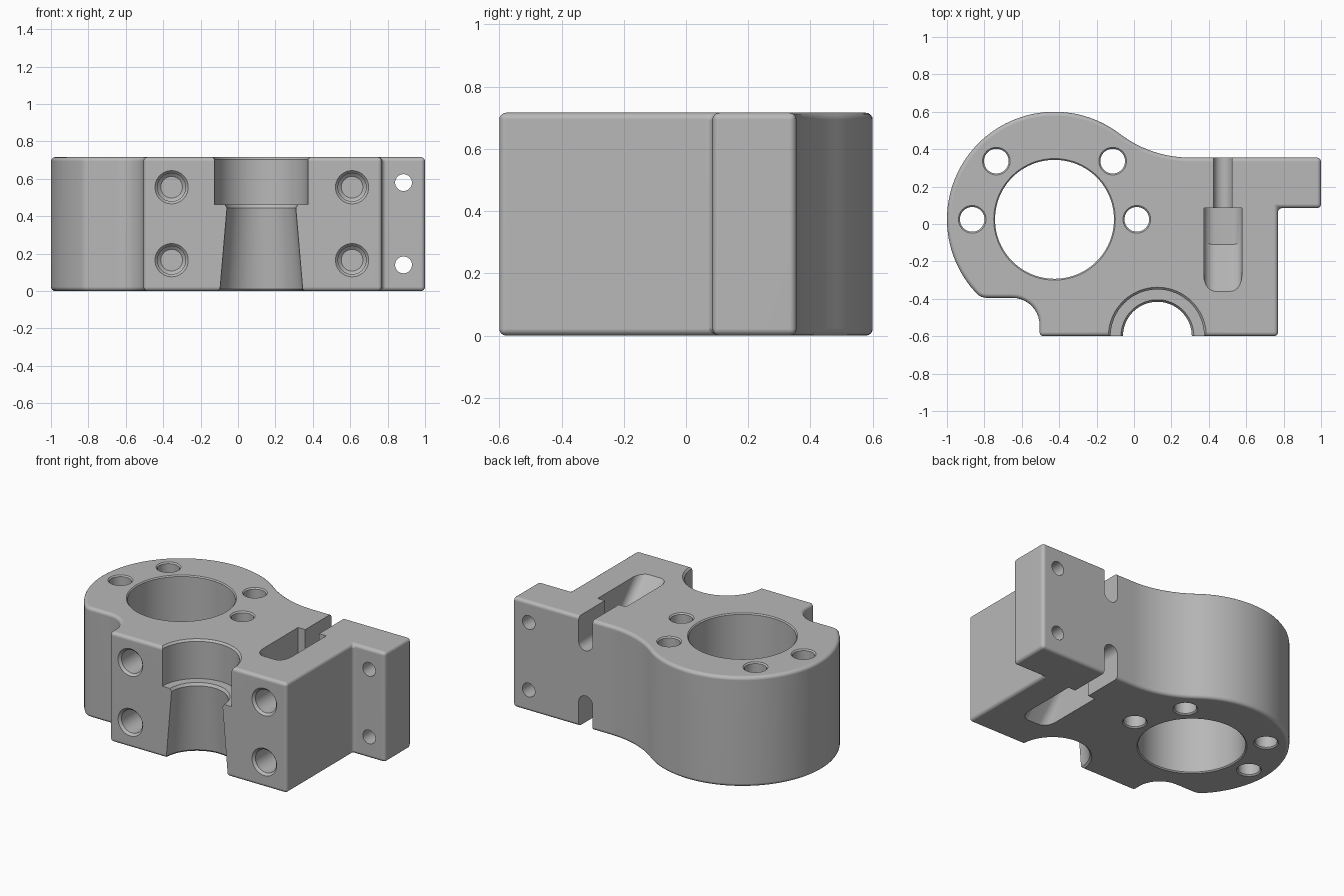
import bpy, bmesh
from math import sin, cos, radians, pi
from mathutils import Matrix, Vector

cube = bpy.data.objects.get("Cube")
if cube:
    bpy.data.objects.remove(cube, do_unlink=True)

H = 0.716                  # block height
BORE = (-0.425, 0.025)     # main bore centre
FRONT = -0.6               # front face


def arc(cx, cy, r, a0, a1, n):
    """Points along an arc, angles in degrees."""
    angles = [radians(a0 + (a1 - a0) * i / n) for i in range(n + 1)]
    return [(cx + r * cos(a), cy + r * sin(a)) for a in angles]


def add_object(name, bm):
    bmesh.ops.recalc_face_normals(bm, faces=bm.faces)
    mesh = bpy.data.meshes.new(name)
    bm.to_mesh(mesh)
    bm.free()
    ob = bpy.data.objects.new(name, mesh)
    bpy.context.collection.objects.link(ob)
    return ob


def extrude(name, points, direction):
    """Closed 3D polygon swept along a vector."""
    bm = bmesh.new()
    face = bm.faces.new([bm.verts.new(p) for p in points])
    new = bmesh.ops.extrude_face_region(bm, geom=[face])["geom"]
    verts = [v for v in new if isinstance(v, bmesh.types.BMVert)]
    bmesh.ops.translate(bm, verts=verts, vec=Vector(direction))
    return add_object(name, bm)


def lathe(name, profile, origin, along_y=False, n=48):
    """Solid of revolution from (radius, distance) pairs."""
    bm = bmesh.new()
    rings = [[bm.verts.new((r * cos(2 * pi * i / n), r * sin(2 * pi * i / n), d))
              for i in range(n)] for r, d in profile]
    for a, b in zip(rings, rings[1:]):
        for i in range(n):
            j = (i + 1) % n
            bm.faces.new((a[i], a[j], b[j], b[i]))
    bm.faces.new(rings[0])
    bm.faces.new(rings[-1])
    turn = Matrix.Rotation(-pi / 2, 4, 'X') if along_y else Matrix()
    bmesh.ops.transform(bm, matrix=Matrix.Translation(origin) @ turn, verts=bm.verts)
    return add_object(name, bm)


def apply(ob, mod):
    bpy.context.view_layer.objects.active = ob
    bpy.ops.object.modifier_apply(modifier=mod.name)


def bevel(ob, width, segments):
    mod = ob.modifiers.new("Bevel", 'BEVEL')
    mod.width, mod.segments = width, segments
    mod.limit_method, mod.angle_limit = 'ANGLE', radians(35)
    apply(ob, mod)


def cut(cutter):
    mod = block.modifiers.new("Cut", 'BOOLEAN')
    mod.operation, mod.solver, mod.object = 'DIFFERENCE', 'EXACT', cutter
    apply(block, mod)
    bpy.data.objects.remove(cutter, do_unlink=True)


def through_hole(name, x, y, r, chamfer, n):
    cut(lathe(name, [(r + 2 * chamfer, -chamfer), (r, chamfer),
                     (r, H - chamfer), (r + 2 * chamfer, H + chamfer)], (x, y, 0), n=n))


# Outline: round housing, blend into the flange, stepped front body
outline = arc(*BORE, 0.575, 52.7, 224.5, 56)
outline += [(-0.815, -0.39), (-0.79, -0.395)]
outline += arc(-0.65, -0.54, 0.145, 90, 0, 10)
outline += [(-0.505, FRONT), (0.77, FRONT), (0.77, 0.085), (1, 0.085), (1, 0.355)]
outline += arc(0.30, 0.975, 0.62, 270, 233.5, 12)
block = extrude("clamp_block", [(x, y, 0) for x, y in outline], (0, 0, H))
bevel(block, 0.022, 4)

# Main bore and the four screw holes around it
through_hole("main_bore", *BORE, 0.318, 0.007, 96)
for angle in (0, 45, 135, 180):
    a = radians(angle)
    through_hole("ring_hole", BORE[0] + 0.44 * cos(a), BORE[1] + 0.44 * sin(a),
                 0.066, 0.008, 40)

# Tapered half bore with a wide upper seat
cut(lathe("tapered_recess", [(0.242, -0.01), (0.221, 0.012), (0.184, 0.445),
                             (0.195, 0.462), (0.25, 0.462), (0.25, H - 0.012),
                             (0.272, H + 0.01)], (0.125, FRONT, 0), n=80))

# Blind bolt holes in the front face
for x in (-0.355, 0.61):
    for z in (0.165, 0.555):
        cut(lathe("bolt_hole", [(0.103, -0.015), (0.075, 0.015), (0.075, 0.185),
                                (0.058, 0.2)], (x, FRONT, z), True, 40))

# Through holes in the side flange
for z in (0.14, 0.58):
    cut(lathe("flange_hole", [(0.045, 0), (0.045, 0.4)], (0.885, 0.03, z), True, 32))

# Slot and ramped pocket, repeated on the top and the bottom
for flip in (False, True):
    def level(z):
        return H - z if flip else z
    u_shape = arc(0.475, 0.555, 0.05, 180, 360, 16)
    u_shape += [(0.525, H + 0.2), (0.425, H + 0.2)]
    cut(extrude("slot", [(x, 0.03, level(z)) for x, z in u_shape], (0, 0.4, 0)))
    ramp = [(0.085, H + 0.2), (0.085, 0.46), (-0.11, 0.46), (-0.36, H), (-0.555, H + 0.2)]
    pocket = extrude("pocket", [(0.373, y, level(z)) for y, z in ramp], (0.204, 0, 0))
    # Round the floor and ramp sides only
    bm = bmesh.new()
    bm.from_mesh(pocket.data)
    sides = [e for e in bm.edges
             if abs(e.verts[0].co.x - e.verts[1].co.x) < 0.001
             and all(v.co.y < 0.09 and abs(v.co.z - level(H + 0.2)) > 0.01 for v in e.verts)]
    sides += [e for e in bm.edges
              if abs(e.verts[0].co.x - e.verts[1].co.x) < 0.001
              and all(v.co.y < -0.3 for v in e.verts)]
    bmesh.ops.bevel(bm, geom=sides, offset=0.06, segments=5, profile=0.5, affect='EDGES')
    bm.to_mesh(pocket.data)
    bm.free()
    cut(pocket)

# Single grey finish
mat = bpy.data.materials.new("machined_grey")
mat.use_nodes = True
grey = (0.48, 0.48, 0.48, 1)
mat.diffuse_color = grey
mat.node_tree.nodes["Principled BSDF"].inputs["Base Color"].default_value = grey
block.data.materials.clear()
block.data.materials.append(mat)

# Smooth curved walls, crisp machined edges
bpy.ops.object.select_all(action='DESELECT')
block.select_set(True)
bpy.context.view_layer.objects.active = block
bpy.ops.object.shade_smooth_by_angle(angle=radians(30))
weighted = block.modifiers.new("Weighted", 'WEIGHTED_NORMAL')
weighted.keep_sharp = True
